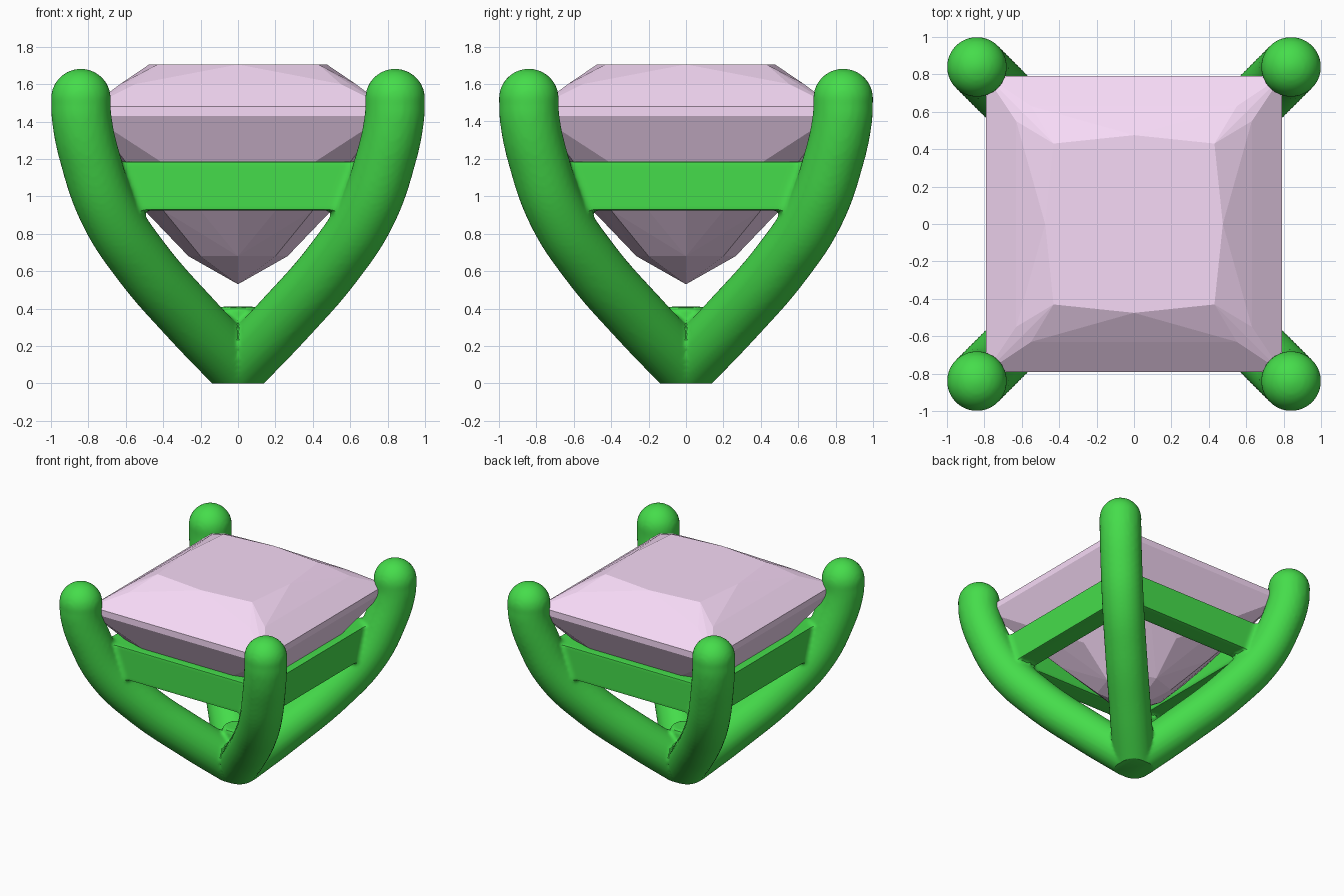
import bpy, bmesh
from math import pi

if "Cube" in bpy.data.objects:
    bpy.data.objects.remove(bpy.data.objects["Cube"])

def colour(obj, name, rgb):
    mat = bpy.data.materials.new(name)
    mat.diffuse_color = (*rgb, 1)
    mat.use_nodes = True
    mat.node_tree.nodes["Principled BSDF"].inputs["Base Color"].default_value = mat.diffuse_color
    obj.data.materials.clear()
    obj.data.materials.append(mat)

def select(objs):
    bpy.ops.object.select_all(action='DESELECT')
    for o in objs:
        o.select_set(True)
    bpy.context.view_layer.objects.active = objs[0]

R = 0.16
parts = []

# Four curved prongs sweeping out along the diagonals, with ball tips
path = [(0, .085), (.25, .345), (.515, .65), (.69, .92), (.79, 1.2), (.836, 1.42), (.84, 1.522)]
for sx in (1, -1):
    for sy in (1, -1):
        cu = bpy.data.curves.new("prong", 'CURVE')
        cu.dimensions = '3D'
        cu.bevel_depth = R
        cu.bevel_resolution = 10
        cu.resolution_u = 10
        cu.use_fill_caps = True
        sp = cu.splines.new('BEZIER')
        sp.bezier_points.add(len(path) - 1)
        for p, (d, z) in zip(sp.bezier_points, path):
            p.co = (d * sx, d * sy, z)
            p.handle_left_type = p.handle_right_type = 'AUTO'
        ob = bpy.data.objects.new("prong", cu)
        bpy.context.collection.objects.link(ob)
        select([ob])
        bpy.ops.object.convert(target='MESH')
        parts.append(bpy.context.object)
        bpy.ops.mesh.primitive_uv_sphere_add(segments=48, ring_count=24, radius=R,
                                             location=(.84 * sx, .84 * sy, 1.522))
        parts.append(bpy.context.object)

# Square gallery rails between the prongs
for s in (1, -1):
    for size, loc in (((1.42, .17, .26), (0, .635 * s, 1.055)),
                      ((.17, 1.42, .26), (.635 * s, 0, 1.055))):
        bpy.ops.mesh.primitive_cube_add(size=1, location=loc)
        parts.append(bpy.context.object)
        parts[-1].scale = size

# Small hub where the prongs meet
bpy.ops.mesh.primitive_cylinder_add(vertices=32, radius=.11, depth=.41, location=(0, 0, .205))
parts.append(bpy.context.object)

# Fuse the metal into one softly blended setting
select(parts)
bpy.ops.object.transform_apply(location=True, rotation=True, scale=True)
bpy.ops.object.join()
setting = bpy.context.object
setting.name = "prong_setting"
rm = setting.modifiers.new("fuse", 'REMESH')
rm.mode = 'VOXEL'
rm.voxel_size = .016
sm = setting.modifiers.new("soften", 'SMOOTH')
sm.factor = .5
sm.iterations = 3
select([setting])
bpy.ops.object.convert(target='MESH')
setting = bpy.context.object

# Flat foot at z = 0
bm = bmesh.new()
bm.from_mesh(setting.data)
cut = bmesh.ops.bisect_plane(bm, geom=bm.verts[:] + bm.edges[:] + bm.faces[:],
                             plane_co=(0, 0, 0), plane_no=(0, 0, -1), clear_outer=True)
bmesh.ops.contextual_create(bm, geom=[e for e in cut['geom_cut'] if isinstance(e, bmesh.types.BMEdge)])
bm.to_mesh(setting.data)
bm.free()
select([setting])
bpy.ops.object.shade_smooth_by_angle(angle=pi / 5)
colour(setting, "green_metal", (.06, .72, .07))

# Square cut gem: convex hull of its facet corners, repeated by symmetry
corners = [(.79, .79, 1.48), (.79, .79, 1.43),                      # girdle
           (.43, .43, 1.705), (.475, 0, 1.705), (.63, .55, 1.60),   # table and crown
           (.66, .42, 1.19), (.59, .59, 1.19),                      # pavilion
           (.5, 0, .925), (.40, .40, .925),
           (.265, 0, .68), (.2, .2, .68), (0, 0, .53)]
pts = {(sx * a, sy * b, z) for x, y, z in corners for a, b in ((x, y), (y, x))
       for sx in (1, -1) for sy in (1, -1)}
bm = bmesh.new()
for p in sorted(pts):
    bm.verts.new(p)
bmesh.ops.remove_doubles(bm, verts=bm.verts[:], dist=1e-4)
bmesh.ops.convex_hull(bm, input=bm.verts[:])
bmesh.ops.delete(bm, geom=[v for v in bm.verts if not v.link_faces], context='VERTS')
bmesh.ops.dissolve_limit(bm, angle_limit=.01, verts=bm.verts[:], edges=bm.edges[:])
bmesh.ops.recalc_face_normals(bm, faces=bm.faces[:])
me = bpy.data.meshes.new("gem")
bm.to_mesh(me)
bm.free()
gem = bpy.data.objects.new("gem", me)
bpy.context.collection.objects.link(gem)
colour(gem, "pink_gem", (.93, .7, .93))
